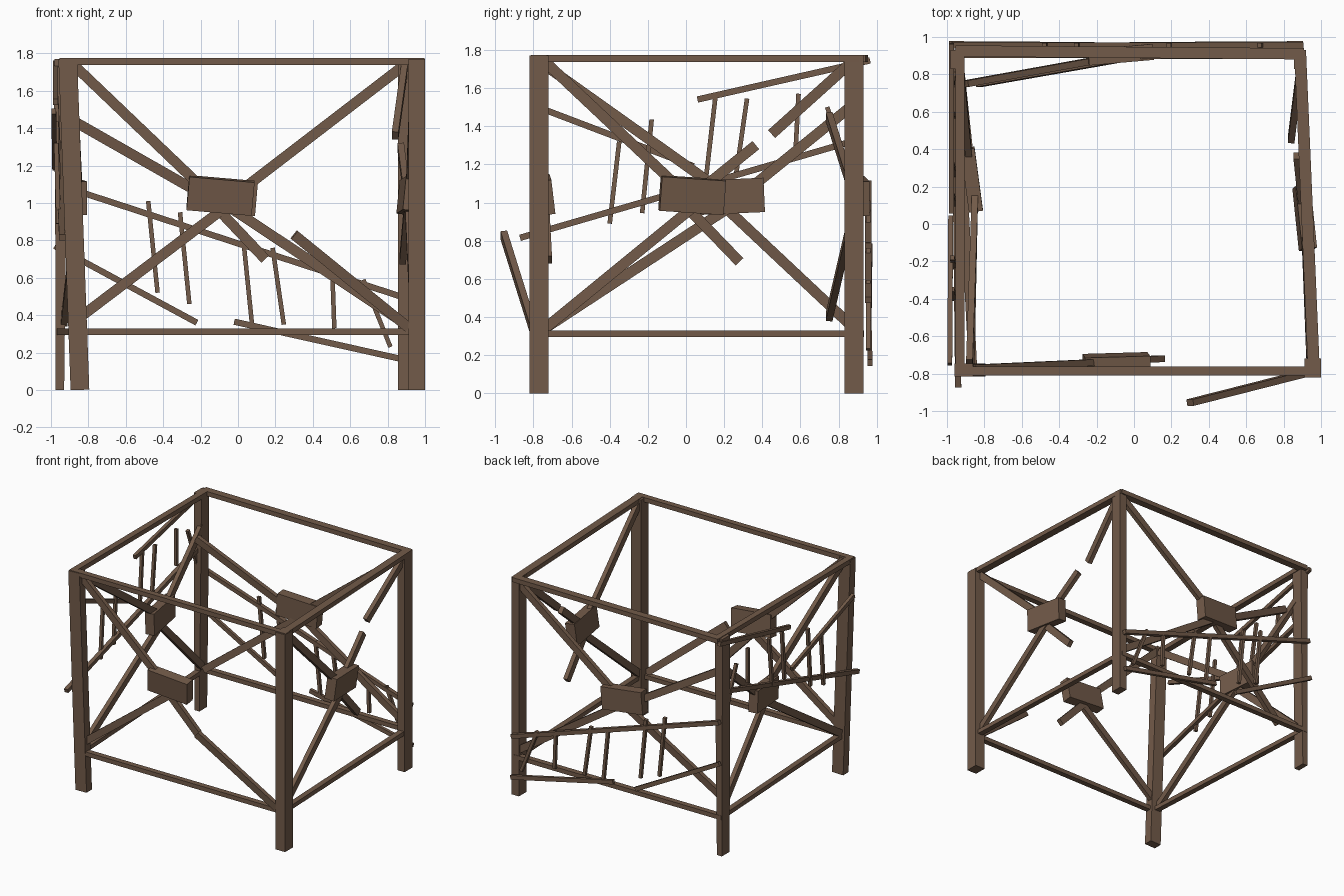
import bpy
from mathutils import Vector

wood = bpy.data.materials.new("weathered_brown_wood")
wood.diffuse_color = (0.17, 0.104, 0.067, 1)
X, Y, Z = Vector((1, 0, 0)), Vector((0, 1, 0)), Vector((0, 0, 1))


def beam(name, a, b, w, d, n, w2=None):
    """Plank from a to b: depth d along normal n, width w across (w2 at the b end)."""
    a, b = Vector(a), Vector(b)
    axis = (b - a).normalized()
    nn = (n - axis * n.dot(axis)).normalized()
    side = axis.cross(nn)
    verts = []
    for p, width in ((a, w), (b, w2 or w)):
        for s, t in ((-1, -1), (1, -1), (1, 1), (-1, 1)):
            v = p + side * (s * width / 2) + nn * (t * d / 2)
            v.z = max(v.z, 0)
            verts.append(v)
    faces = [(3, 2, 1, 0), (4, 5, 6, 7)]
    faces += [(i, (i + 1) % 4, (i + 1) % 4 + 4, i + 4) for i in range(4)]
    me = bpy.data.meshes.new(name)
    me.from_pydata(verts, [], faces)
    me.materials.append(wood)
    ob = bpy.data.objects.new(name, me)
    bpy.context.collection.objects.link(ob)


# Corner posts
beam("front_left_post", (-.845, -.78, 0), (-.91, -.78, 1.77), .1, .07, Y)
beam("front_right_post", (.955, -.77, 0), (.955, -.77, 1.77), .088, .1, Y)
beam("back_right_post", (.888, .88, 0), (.888, .88, 1.77), .065, .1, Y)
beam("back_left_post", (-.952, .88, 0), (-.945, .88, 1.77), .045, .1, Y, .07)

# Top rails
T = 1.756
beam("top_front_rail", (-.955, -.787, T), (.997, -.787, T), .037, .048, Y)
beam("top_back_rail", (-.955, .925, T), (.91, .91, T), .037, .06, Y)
beam("top_left_rail", (-.93, -.81, T), (-.93, .95, T), .037, .05, X)
beam("top_right_rail", (.963, -.81, T), (.888, .93, T), .037, .063, X)

# Lower rails
L = .312
beam("lower_front_rail", (-.86, -.787, L), (.95, -.787, L), .035, .045, Y)
beam("lower_back_rail", (-.97, .91, L), (.9, .91, L), .035, .045, Y)
beam("lower_left_rail", (-.86, -.79, L), (-.95, .92, L), .035, .045, X)
beam("lower_right_rail", (.955, -.79, L), (.888, .92, L), .035, .045, X)

# Centre blocks where the cross braces meet, slightly tipped
beam("front_block", (-.268, -.745, 1.055), (.08, -.735, 1.025), .18, .08, Y + .12 * Z)
beam("back_block", (-.25, .89, 1.05), (.095, .92, 1.02), .18, .085, Y)
beam("right_block", (.93, -.135, 1.05), (.895, .2, 1.028), .18, .08, X - .1 * Z)
beam("left_block", (-.845, .07, 1.025), (-.89, .405, 1.04), .18, .075, X)

# Cross braces: some whole, some snapped into stubs and loose pieces
W, D = .055, .035
braces = {
    "front": (Y, [
        ((-.87, -.77, 1.73), (-.2, -.74, 1.09)),
        ((-.83, -.77, .4), (-.09, -.74, .96)),
        ((-.12, -.735, .98), (.145, -.72, .7)),
        ((.3, -.955, .83), (.91, -.8, .335))]),
    "back": (Y, [
        ((-.9, .75, 1.45), (-.18, .88, 1.04)),
        ((.88, .9, 1.73), (.02, .9, 1.07)),
        ((-.83, .75, .4), (-.09, .88, .96)),
        ((-.05, .9, .98), (.9, .9, .35))]),
    "right": (X, [
        ((.94, -.73, 1.73), (.915, -.04, 1.08)),
        ((.89, .85, 1.72), (.84, .45, 1.36)),
        ((.9, .08, 1.07), (.87, .365, 1.3)),
        ((.94, -.74, .34), (.91, .03, .97)),
        ((.905, .0, .98), (.88, .28, .69))]),
    "left": (X, [
        ((-.88, -.74, 1.72), (-.85, .16, 1.08)),
        ((-.93, .86, 1.5), (-.88, .33, 1.07)),
        ((-.87, -.74, .34), (-.85, .22, .97)),
        ((-.86, .2, .98), (-.93, .86, .36))]),
}
for side, (n, pieces) in braces.items():
    for i, (a, b) in enumerate(pieces):
        beam(f"{side}_brace_{i + 1}", a, b, W, D, n)

# Broken ladder on the back: long upper rail, two lower halves, loose rungs
R = .033
beam("back_ladder_rail", (-.97, .955, 1.1), (.9, .955, .49), R, R, Y)
beam("back_ladder_broken_rail_a", (-.98, .965, .77), (-.22, .96, .36), R, .025, Y)
beam("back_ladder_broken_rail_b", (-.02, .96, .365), (.9, .965, .16), R, .025, Y)
back_rungs = [(-.48, 1.01, -.43, .52), (-.31, .95, -.26, .46), (.03, .79, .075, .35),
              (.185, .76, .245, .35), (.505, .61, .515, .33), (.67, .59, .815, .23)]
for i, (x1, z1, x2, z2) in enumerate(back_rungs):
    beam(f"back_ladder_rung_{i + 1}", (x1, .955, z1), (x2, .955, z2), .024, .024, Y)

# Broken ladder on the left
beam("left_ladder_rail", (-.94, -.87, .815), (-.96, .92, 1.335), R, R, X)
beam("left_ladder_broken_rail_a", (-.985, -.75, 1.49), (-.98, .04, 1.19), R, .026, X)
beam("left_ladder_broken_rail_b", (-.975, .06, 1.54), (-.975, .965, 1.745), R, .026, X)
left_rungs = [(-.35, 1.32, -.4, .89), (-.18, 1.435, -.23, .945), (.155, 1.56, .105, 1.13),
              (.32, 1.545, .26, 1.13), (.59, 1.57, .575, 1.28), (.74, 1.5, .85, 1.17)]
for i, (y1, z1, y2, z2) in enumerate(left_rungs):
    beam(f"left_ladder_rung_{i + 1}", (-.972, y1, z1), (-.96, y2, z2), .024, .024, X)
